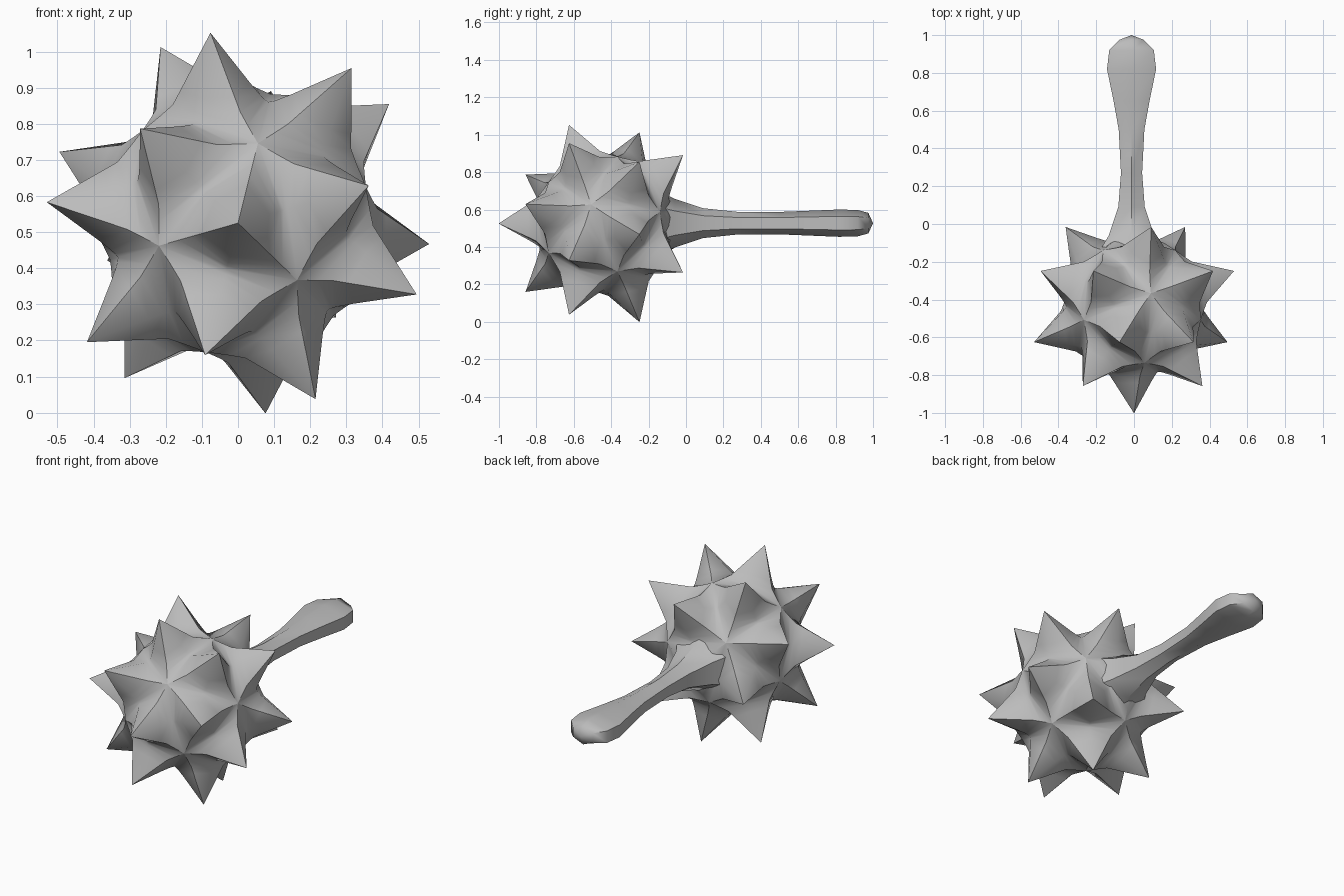
import bpy, bmesh
from math import radians, sin, cos, pi
from mathutils import Vector, Matrix

cube = bpy.data.objects.get("Cube")
if cube:
    bpy.data.objects.remove(cube, do_unlink=True)

grey = bpy.data.materials.new("grey metal")
grey.use_nodes = True
grey.diffuse_color = (0.5, 0.5, 0.5, 1)
grey.node_tree.nodes["Principled BSDF"].inputs["Base Color"].default_value = (0.5, 0.5, 0.5, 1)


def finish(bm, name, location, angle):
    """Turn a bmesh into a shaded object."""
    bmesh.ops.remove_doubles(bm, verts=bm.verts, dist=0.0005)
    bmesh.ops.recalc_face_normals(bm, faces=bm.faces)
    mesh = bpy.data.meshes.new(name)
    bm.to_mesh(mesh)
    bm.free()
    mesh.materials.append(grey)
    obj = bpy.data.objects.new(name, mesh)
    obj.location = location
    bpy.context.collection.objects.link(obj)
    bpy.ops.object.select_all(action='DESELECT')
    obj.select_set(True)
    bpy.context.view_layer.objects.active = obj
    bpy.ops.object.shade_smooth_by_angle(angle=radians(angle))


def frame(n, c):
    """Rotation whose columns are a normal, a perpendicular and their cross."""
    return Matrix((n, c, n.cross(c))).transposed()


# Icosahedron guide: one face to the front, rolled about the long axis
guide = bmesh.new()
bmesh.ops.create_icosphere(guide, subdivisions=1, radius=1)
guide.faces.ensure_lookup_table()
first = guide.faces[0]
n = first.calc_center_median().normalized()
c = first.verts[0].co.copy()
c = (c - n * c.dot(n)).normalized()
roll = radians(76)
turn = frame(Vector((0, -1, 0)), Vector((cos(roll), 0, sin(roll)))) @ frame(n, c).transposed()
triangles = [[turn @ v.co.normalized() for v in f.verts] for f in guide.faces]
guide.free()

# Spiked head: a six-sided spike with a filleted foot on every guide face
TIP, BODY = 0.565, 0.375
CORNER_RAY = [(15, 0.417), (20, 0.389), (27, 0.378)]
MIDDLE_RAY = [(12.5, 0.416), (17, 0.386), (19, 0.376)]


def ray(axis, target, steps, spiked):
    side = (target - axis * target.dot(axis)).normalized()
    points = []
    for deg, r in steps:
        a = radians(deg)
        points.append((axis * cos(a) + side * sin(a)) * (r if spiked else BODY))
    return points


head = bmesh.new()
for tri in triangles:
    axis = sum(tri, Vector()).normalized()
    spiked = axis.y < 0.95          # the handle takes the place of the rear spike
    tip = axis * (TIP if spiked else BODY)
    rays = []
    for i in range(3):
        corner = tri[i]
        middle = (tri[i] + tri[(i + 1) % 3]).normalized()
        rays.append(ray(axis, corner, CORNER_RAY, spiked) + [corner * BODY])
        rays.append(ray(axis, middle, MIDDLE_RAY, spiked) + [middle * 0.37])
    for i in range(6):
        a, b = rays[i], rays[(i + 1) % 6]
        loops = [(tip, a[0], b[0])]
        loops += [(a[k], a[k + 1], b[k + 1], b[k]) for k in range(3)]
        for loop in loops:
            head.faces.new([head.verts.new(p) for p in loop])
finish(head, "spiked_head", (0, -0.437, 0.525), 41)

# Handle: six-sided grip, flared at the head and flattened at the end
PROFILE = [(-0.16, 0.18, 0.18), (-0.06, 0.12, 0.13), (0.09, 0.07, 0.08),
           (0.27, 0.056, 0.061), (0.5, 0.068, 0.06), (0.65, 0.095, 0.066),
           (0.82, 0.13, 0.073), (0.92, 0.118, 0.07), (0.975, 0.065, 0.055)]
handle = bmesh.new()
rings = []
for y, w, h in PROFILE:
    rings.append([handle.verts.new((w * sin(k * pi / 3) / sin(pi / 3), y, h * cos(k * pi / 3)))
                  for k in range(6)])
end = handle.verts.new((0, 1.0, 0))
for k in range(6):
    j = (k + 1) % 6
    for a, b in zip(rings, rings[1:]):
        handle.faces.new((a[k], a[j], b[j], b[k]))
    handle.faces.new((rings[-1][k], rings[-1][j], end))
finish(handle, "handle", (-0.013, 0, 0.527), 50)
